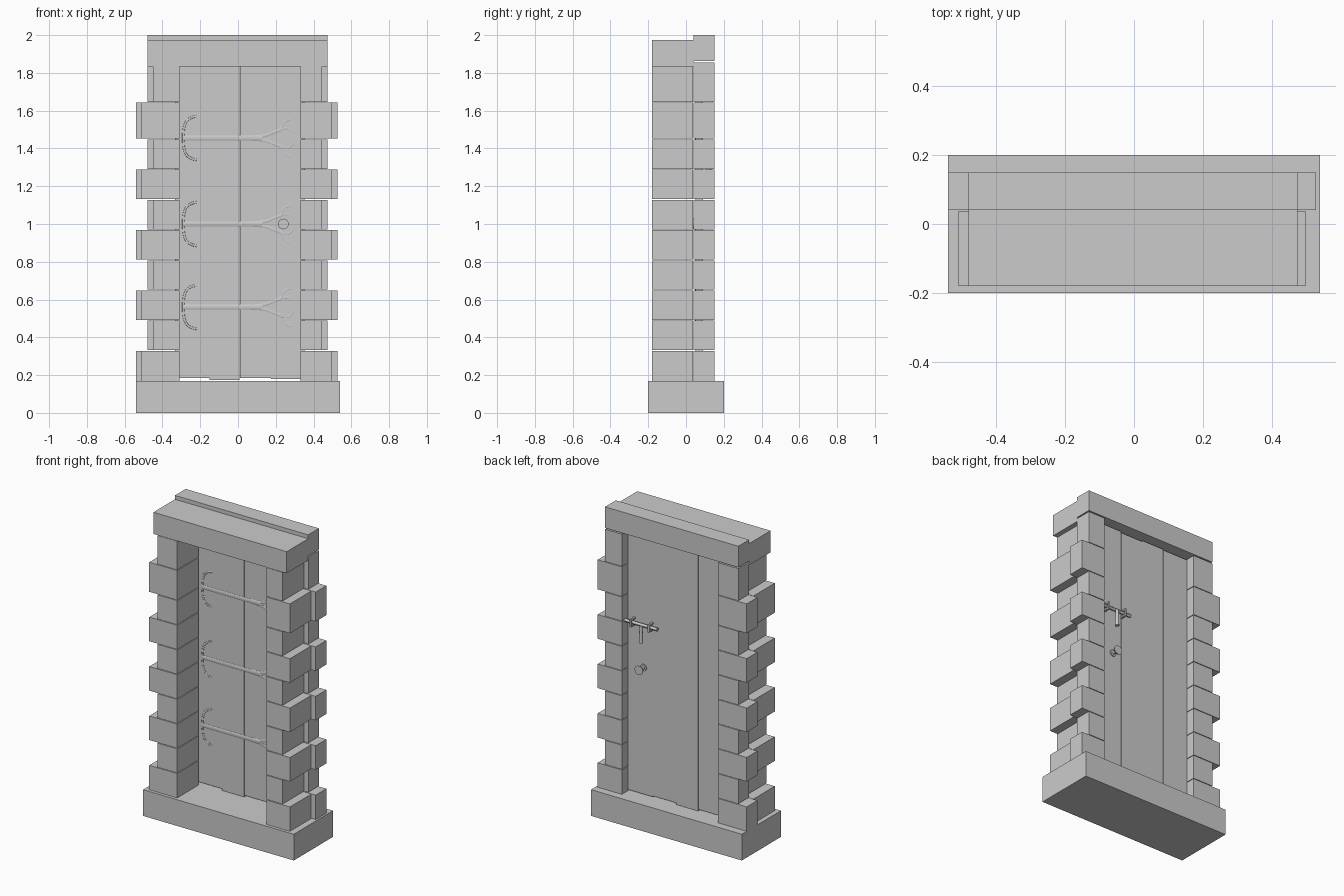
import bpy, math

if "Cube" in bpy.data.objects:
    bpy.data.objects.remove(bpy.data.objects["Cube"])

def box(name, x0, x1, y0, y1, z0, z1):
    bpy.ops.mesh.primitive_cube_add(size=1, location=((x0+x1)/2, (y0+y1)/2, (z0+z1)/2))
    o = bpy.context.object
    o.name = name
    o.scale = (abs(x1-x0), y1-y0, z1-z0)
    bpy.ops.object.transform_apply(location=False, rotation=False, scale=True)
    return o

def rod(name, p, r, length, rot=(0, 0, 0), r2=None, verts=16):
    bpy.ops.mesh.primitive_cone_add(vertices=verts, radius1=r, radius2=r if r2 is None else r2,
                                    depth=length, location=p, rotation=rot)
    o = bpy.context.object
    o.name = name
    bpy.ops.object.shade_smooth_by_angle()
    return o

# plinth and the two-part lintel
box("plinth", -.54, .54, -.2, .2, 0, .17)
box("front_lintel", -.48, .475, -.18, .04, 1.835, 1.975)
box("back_lintel", -.48, .475, .04, .15, 1.863, 2.0)

# jamb stones: alternating wide and narrow rows, back stones rebated for the door
rows = [.17, .33, .49, .65, .81, .97, 1.13, 1.29, 1.45, 1.645, 1.835]
gap = .002
for i in range(10):
    z0, z1 = rows[i] + (gap if i else 0), rows[i+1] - gap
    zb = 1.855 if i == 9 else z1
    wide = i % 2 == 0
    w = .06 if wide else 0
    wr = .053 if wide else 0
    box("front_stone_left", -.45 - w, -.31, -.18, .038, z0, z1)
    box("front_stone_right", .33, .445 + wr, -.18, .038, z0, z1)
    box("back_stone_left", -.48 - w, -.335, .041, .15, z0, zb)
    box("back_stone_right", .355, .475 + wr, .041, .15, z0, zb)

# door planks with uneven ends
xs = [-.333, -.15, .01, .175, .353]
ends = [(.185, 1.85), (.174, 1.855), (.185, 1.848), (.179, 1.856)]
for i, (lo, hi) in enumerate(ends):
    box("door_plank", xs[i], xs[i+1] - (.001 if i < 3 else 0), .05, .09, lo, hi)

# ornamental straps on the front: flattened curves in low relief
def strap(z):
    cu = bpy.data.curves.new("door_strap", 'CURVE')
    cu.dimensions = '3D'
    cu.bevel_depth = .01
    cu.bevel_resolution = 1
    def line(pts, radius):
        s = cu.splines.new('NURBS')
        s.points.add(len(pts) - 1)
        for p, (x, h) in zip(s.points, pts):
            p.co = (x, 0, h, 1)
            p.radius = radius
        s.use_endpoint_u = True
        s.order_u = 3
        s.resolution_u = 6
    line([(-.29, 0), (-.1, 0), (.13, 0)], 1.5)
    for s in (1, -1):
        line([(.06, .006*s), (.14, .008*s), (.19, .032*s), (.23, .045*s)], .9)
        line([(.2, .036*s), (.235, .05*s), (.24, .09*s), (.28, .1*s)], .55)
        line([(.2, .036*s), (.25, .058*s), (.29, .04*s), (.293, .015*s)], .55)
        line([(-.29, 0), (-.29, .06*s), (-.26, .11*s), (-.22, .115*s)], .6)
    o = bpy.data.objects.new("door_strap", cu)
    o.location = (0, .05, z)
    o.scale = (1, .3, 1)
    bpy.context.collection.objects.link(o)

for z in (1.455, 1.0, .56):
    strap(z)

# door knob: front disc, spindle and back knob
q = math.pi / 2
rod("front_knob", (.24, .04, 1.0), .028, .03, (q, 0, 0))
rod("knob_rose", (.24, .093, 1.0), .022, .008, (q, 0, 0))
rod("knob_stem", (.24, .11, 1.0), .011, .04, (q, 0, 0))
rod("back_knob", (.24, .133, 1.0), .03, .016, (q, 0, 0), .022)

# sliding latch with hanging handle and staples on the back
rod("latch_bar", (.24, .115, 1.285), .011, .23, (0, q, 0), verts=12)
rod("latch_handle", (.235, .125, 1.23), .013, .11, r2=.009, verts=12)
for x in (.175, .305):
    for dz in (.02, -.02):
        box("latch_staple_leg", x-.006, x+.006, .085, .132, 1.285+dz-.005, 1.285+dz+.005)
    box("latch_staple_bridge", x-.006, x+.006, .126, .134, 1.26, 1.31)
